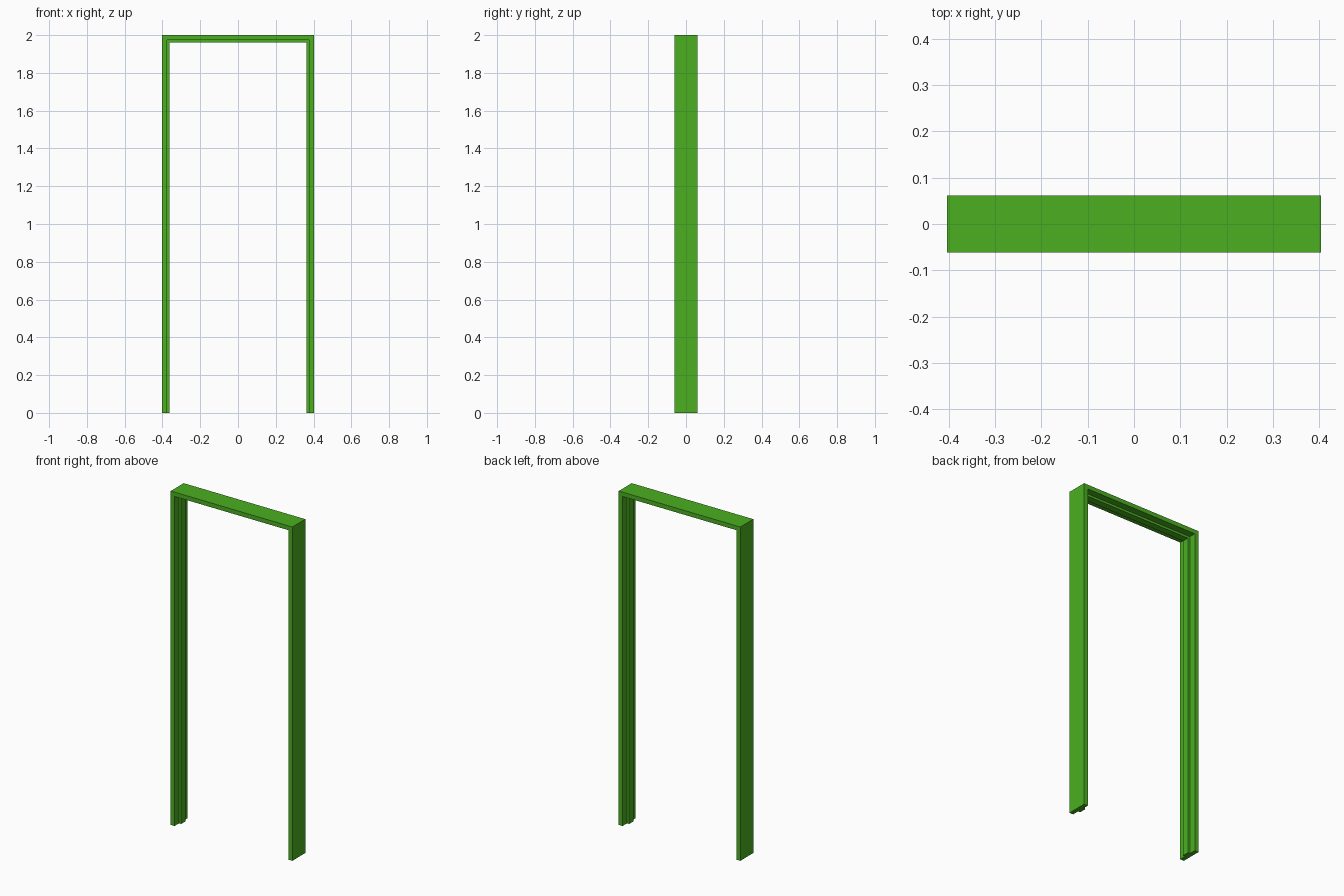
import bpy, bmesh

if "Cube" in bpy.data.objects:
    bpy.data.objects.remove(bpy.data.objects["Cube"])

W, H = 0.403, 2.0        # outer half width and height
Y0, Y1 = -0.0615, 0.0615  # wall depth

mat = bpy.data.materials.new("green_paint")
mat.diffuse_color = (0.07, 0.43, 0.015, 1)
mat.use_nodes = True
mat.node_tree.nodes["Principled BSDF"].inputs["Base Color"].default_value = mat.diffuse_color

# cross-section as (inset from outer face, depth): flat back, two rebates, raised stop
T, S = 0.026, 0.040
profile = [(0, Y0), (T, Y0), (T, -0.02), (S, -0.02),
           (S, 0.02), (T, 0.02), (T, Y1), (0, Y1)]


def door_frame(name, section):
    """Sweep the section up one side, across the top and down, with mitred corners."""
    bm = bmesh.new()
    stations = [lambda d: (-W + d, 0), lambda d: (-W + d, H - d),
                lambda d: (W - d, H - d), lambda d: (W - d, 0)]
    rings = []
    for st in stations:
        ring = []
        for d, y in section:
            x, z = st(d)
            ring.append(bm.verts.new((x, y, z)))
        rings.append(ring)
    n = len(section)
    for a, b in zip(rings, rings[1:]):
        for i in range(n):
            j = (i + 1) % n
            bm.faces.new((a[i], a[j], b[j], b[i]))
    bm.faces.new(rings[0])
    bm.faces.new(rings[-1])
    bmesh.ops.recalc_face_normals(bm, faces=bm.faces)
    me = bpy.data.meshes.new(name)
    bm.to_mesh(me)
    bm.free()
    ob = bpy.data.objects.new(name, me)
    bpy.context.collection.objects.link(ob)
    me.materials.append(mat)
    return ob


door_frame("door_frame", profile)
